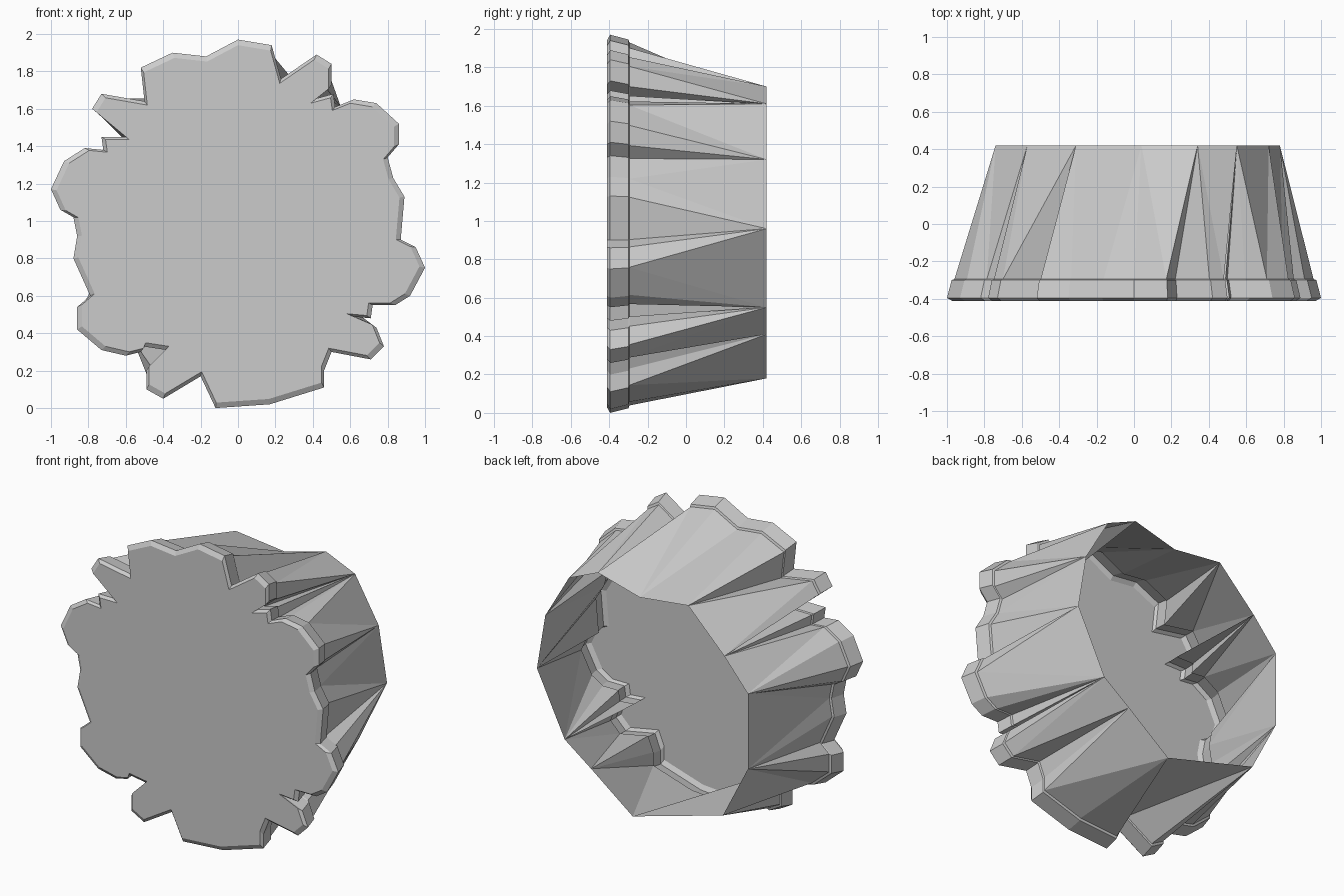
import bpy, bmesh, math

if "Cube" in bpy.data.objects:
    bpy.data.objects.remove(bpy.data.objects["Cube"])

CZ = 0.97  # height of the central axis

# Jagged front outline (x, z), clockwise from the top
OUTLINE = [
    (0, 1.97), (.18, 1.94), (.23, 1.76), (.42, 1.89), (.50, 1.84), (.50, 1.73),
    (.40, 1.65), (.51, 1.68), (.52, 1.61), (.62, 1.65), (.74, 1.63), (.86, 1.52),
    (.86, 1.41), (.80, 1.34), (.83, 1.23), (.89, 1.13), (.87, .90), (.95, .86),
    (1.0, .75), (.92, .60), (.84, .55), (.72, .55), (.71, .48), (.60, .49),
    (.74, .43), (.78, .33), (.71, .26), (.50, .30), (.46, .20), (.46, .11),
    (.17, .02), (-.12, 0), (-.20, .17), (-.40, .05), (-.49, .10), (-.49, .20),
    (-.38, .31), (-.51, .33), (-.52, .30), (-.60, .28), (-.73, .31), (-.86, .42),
    (-.86, .54), (-.79, .60), (-.88, .80), (-.86, .92), (-.88, 1.02), (-.95, 1.06),
    (-1.0, 1.17), (-.93, 1.32), (-.82, 1.39), (-.72, 1.38), (-.73, 1.45), (-.60, 1.45),
    (-.78, 1.60), (-.73, 1.68), (-.50, 1.64), (-.52, 1.82), (-.35, 1.90), (-.17, 1.88)]

# Coarse rim of the open back end, clockwise
RIM = [(.34, 1.70), (.55, 1.61), (.72, 1.32), (.78, .96), (.58, .55), (.39, .41),
       (.09, .18), (-.56, .36), (-.74, .71), (-.74, 1.20), (-.57, 1.40),
       (-.31, 1.66), (.04, 1.62)]


def angle(p):
    return math.atan2(p[0], p[1] - CZ)


def nearest_rim(p):
    return max(range(len(RIM)), key=lambda j: math.cos(angle(p) - angle(RIM[j])))


bm = bmesh.new()


def ring(points, y, scale):
    return [bm.verts.new((x * scale, y, CZ + (z - CZ) * scale)) for x, z in points]


# Front plate: flat face, chamfer, short band and small ledge
rings = [ring(OUTLINE, y, s) for y, s in
         ((-.412, .97), (-.395, 1), (-.30, .975), (-.295, .96))]
neck = rings[-1]
rim = ring(RIM, .42, 1)
plate = bm.faces.new(rings[0])
plate.normal_update()
n, m = len(OUTLINE), len(RIM)
for a, b in zip(rings, rings[1:]):
    for i in range(n):
        k = (i + 1) % n
        bm.faces.new((a[i], a[k], b[k], b[i]))
bmesh.ops.triangulate(bm, faces=[plate], ngon_method='EAR_CLIP')

# Tapered wall: many outline points fan into the few rim corners
first = cur = nearest_rim(OUTLINE[0])
for i in range(n):
    k = (i + 1) % n
    step = ((first if k == 0 else nearest_rim(OUTLINE[k])) - cur) % m
    if step > m // 2:
        step = 0
    for s in range(step):
        bm.faces.new((neck[i], rim[(cur + s + 1) % m], rim[(cur + s) % m]))
    cur = (cur + step) % m
    bm.faces.new((neck[i], neck[k], rim[cur]))

bm.normal_update()
bmesh.ops.recalc_face_normals(bm, faces=bm.faces)
mesh = bpy.data.meshes.new("jagged_shell")
bm.to_mesh(mesh)
bm.free()
shell = bpy.data.objects.new("jagged_shell", mesh)
bpy.context.collection.objects.link(shell)
